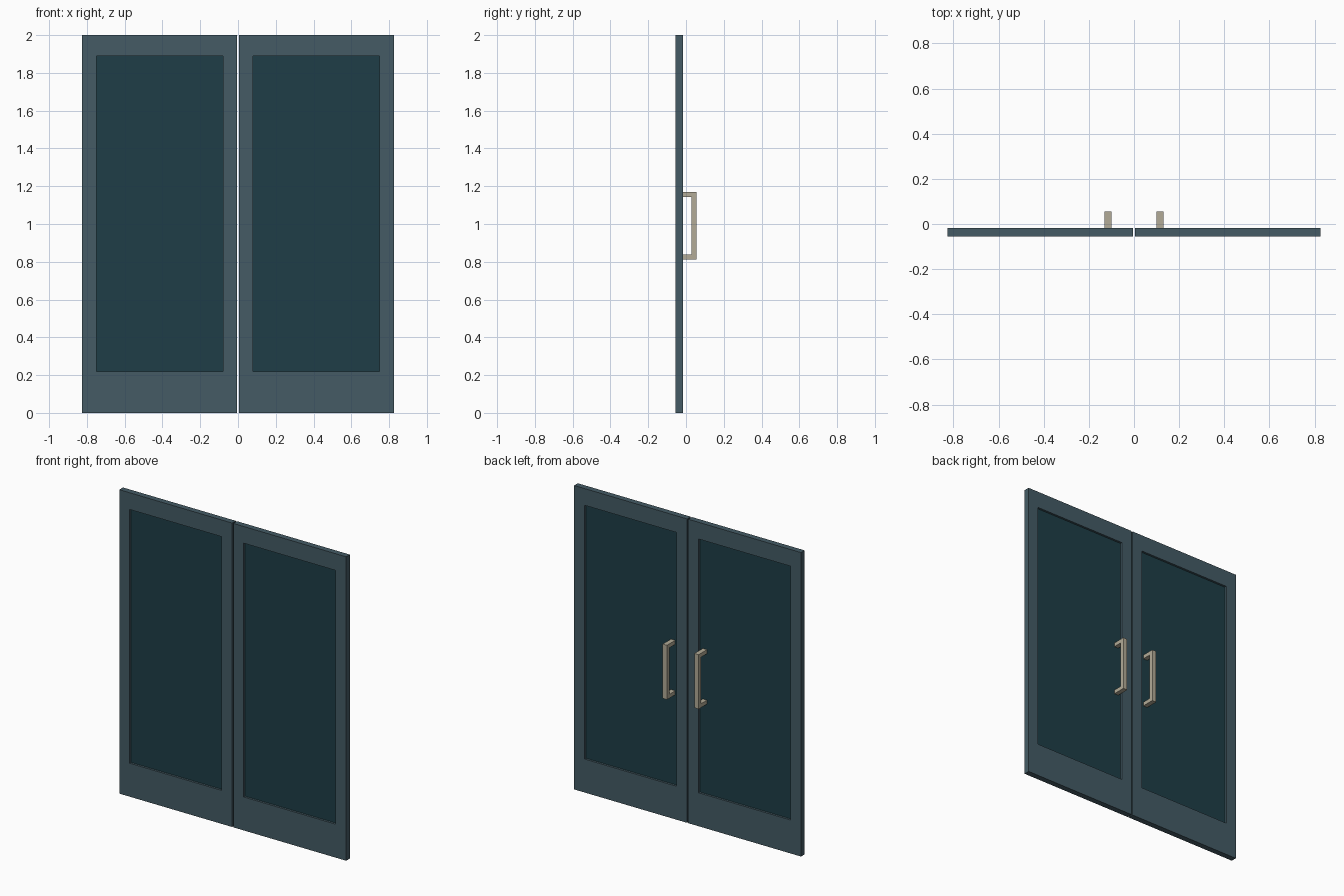
import bpy, bmesh

if "Cube" in bpy.data.objects:
    bpy.data.objects.remove(bpy.data.objects["Cube"])

FRONT, BACK = -0.055, -0.017          # door leaf faces in y
OUTER = (0.004, 0.826, 0.0, 2.0)      # x0, x1, z0, z1 of a leaf
OPENING = (0.08, 0.75, 0.22, 1.89)    # glazed opening
GLASS_FRONT, GLASS_BACK = -0.041, -0.031


def material(name, color):
    mat = bpy.data.materials.new(name)
    mat.diffuse_color = (*color, 1)
    mat.use_nodes = True
    mat.node_tree.nodes["Principled BSDF"].inputs["Base Color"].default_value = mat.diffuse_color
    return mat


def finish(name, bm, mat):
    bmesh.ops.recalc_face_normals(bm, faces=bm.faces[:])
    mesh = bpy.data.meshes.new(name)
    bm.to_mesh(mesh)
    bm.free()
    mesh.materials.append(mat)
    obj = bpy.data.objects.new(name, mesh)
    bpy.context.collection.objects.link(obj)
    return obj


def extrude(bm, faces, offset):
    result = bmesh.ops.extrude_face_region(bm, geom=faces)
    verts = [g for g in result["geom"] if isinstance(g, bmesh.types.BMVert)]
    bmesh.ops.translate(bm, verts=verts, vec=offset)


def rect(bm, side, bounds, y):
    x0, x1, z0, z1 = bounds
    return [bm.verts.new((side * x, y, z))
            for x, z in ((x0, z0), (x1, z0), (x1, z1), (x0, z1))]


def door_frame(name, side, mat):
    bm = bmesh.new()
    outer = rect(bm, side, OUTER, FRONT)
    inner = rect(bm, side, OPENING, FRONT)
    faces = []
    for i in range(4):
        j = (i + 1) % 4
        faces.append(bm.faces.new((outer[i], outer[j], inner[j], inner[i])))
    extrude(bm, faces, (0, BACK - FRONT, 0))
    return finish(name, bm, mat)


def glass_panel(name, side, mat):
    bm = bmesh.new()
    face = bm.faces.new(rect(bm, side, OPENING, GLASS_FRONT))
    extrude(bm, [face], (0, GLASS_BACK - GLASS_FRONT, 0))
    return finish(name, bm, mat)


def pull_handle(name, side, mat):
    # C-shaped side profile (y, z), extruded across x
    y0, y1, z0, z1, t = GLASS_BACK, 0.055, 0.812, 1.17, 0.026
    profile = [(y0, z0), (y1, z0), (y1, z1), (y0, z1),
               (y0, z1 - t), (y1 - t, z1 - t), (y1 - t, z0 + t), (y0, z0 + t)]
    bm = bmesh.new()
    face = bm.faces.new([bm.verts.new((side * 0.10, y, z)) for y, z in profile])
    extrude(bm, [face], (side * 0.031, 0, 0))
    return finish(name, bm, mat)


frame_mat = material("painted_frame", (0.058, 0.105, 0.13))
glass_mat = material("dark_glass", (0.013, 0.048, 0.063))
handle_mat = material("satin_metal", (0.45, 0.41, 0.31))

# Two mirrored door leaves
for label, side in (("left", -1), ("right", 1)):
    door_frame(f"{label}_door_frame", side, frame_mat)
    glass_panel(f"{label}_glass_panel", side, glass_mat)
    pull_handle(f"{label}_pull_handle", side, handle_mat)
